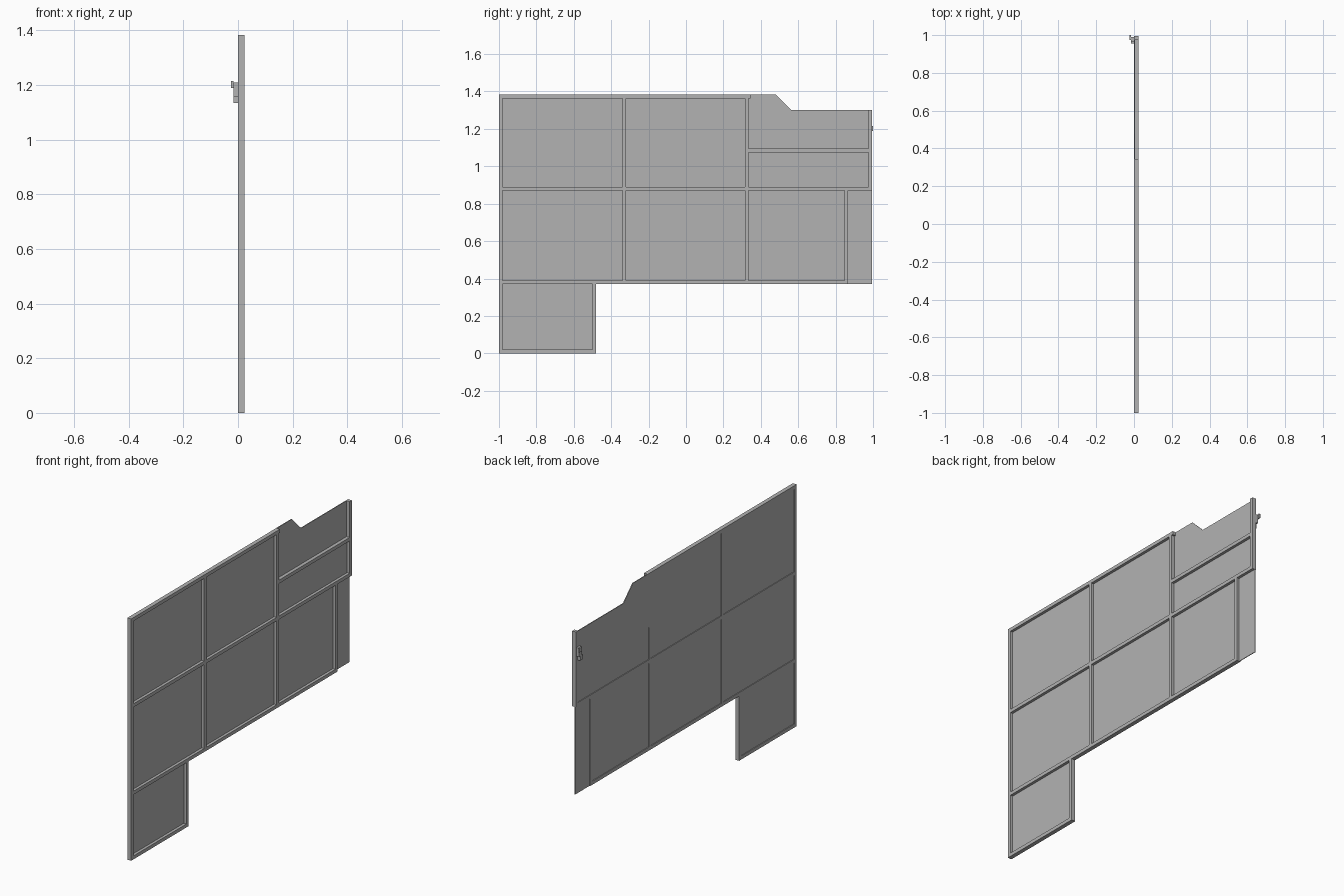
import bpy
import bmesh

scene_cube = bpy.data.objects.get("Cube")
if scene_cube:
    bpy.data.objects.remove(scene_cube, do_unlink=True)

grey = bpy.data.materials.new("plain_grey")
grey.use_nodes = True
grey.diffuse_color = (0.45, 0.45, 0.45, 1)
grey.node_tree.nodes["Principled BSDF"].inputs["Base Color"].default_value = (0.45, 0.45, 0.45, 1)

DEPTH = 0.024      # frame thickness along x
BAR = 0.02         # width of a frame bar


def prism(name, outline, x0, x1):
    """Extrude a (y, z) outline from x0 to x1."""
    bm = bmesh.new()
    face = bm.faces.new([bm.verts.new((x0, y, z)) for y, z in outline])
    out = bmesh.ops.extrude_face_region(bm, geom=[face])
    moved = [g for g in out["geom"] if isinstance(g, bmesh.types.BMVert)]
    bmesh.ops.translate(bm, verts=moved, vec=(x1 - x0, 0, 0))
    bmesh.ops.recalc_face_normals(bm, faces=bm.faces)
    mesh = bpy.data.meshes.new(name)
    bm.to_mesh(mesh)
    bm.free()
    mesh.materials.append(grey)
    obj = bpy.data.objects.new(name, mesh)
    bpy.context.scene.collection.objects.link(obj)
    return obj


def box(name, y0, y1, z0, z1, x0=0.0, x1=DEPTH):
    return prism(name, [(y0, z0), (y1, z0), (y1, z1), (y0, z1)], x0, x1)


def upright(name, y, z0, z1):
    box(name, y, y + BAR, z0, z1)


def rail(name, z, y0, y1):
    box(name, y0, y1, z, z + BAR)


# Uprights
upright("front_post", -1.0, 0, 1.383)
upright("leg_post", -0.5, 0, 0.37)
upright("end_post", 0.975, 0.87, 1.30)
upright("lower_rear_post", 0.847, 0.39, 0.87)
for i, y in enumerate((-0.34, 0.315)):
    upright(f"lower_divider_{i}", y, 0.39, 0.87)
    upright(f"upper_divider_{i}", y, 0.89, 1.363)

# Horizontal rails
rail("leg_bottom_rail", 0, -0.98, -0.5)
rail("lower_rail", 0.37, -0.98, 0.867)
rail("middle_rail", 0.87, -0.98, 0.975)
rail("top_rail", 1.363, -0.98, 0.345)
rail("rear_cross_rail", 1.075, 0.335, 0.975)

# Recessed sheets, one for each bay
bays = {
    "leg_sheet": (-0.98, -0.5, 0.02, 0.37),
    "lower_front_sheet": (-0.98, -0.34, 0.39, 0.87),
    "lower_middle_sheet": (-0.32, 0.315, 0.39, 0.87),
    "lower_rear_sheet": (0.335, 0.847, 0.39, 0.87),
    "upper_front_sheet": (-0.98, -0.34, 0.89, 1.363),
    "upper_middle_sheet": (-0.32, 0.315, 0.89, 1.363),
    "rear_band_sheet": (0.335, 0.975, 0.89, 1.075),
    "rear_strip_sheet": (0.867, 0.995, 0.37, 0.87),
}
for name, limits in bays.items():
    box(name, *limits, x0=0.004, x1=0.008)

# Stepped sheet over the rear bay, laid over the back of the cross rail
prism("stepped_sheet", [(0.335, 1.08), (0.975, 1.08), (0.975, 1.30), (0.565, 1.30),
                        (0.48, 1.383), (0.345, 1.383), (0.345, 1.363), (0.335, 1.363)],
      -0.0005, 0.004)

# Latch on the end post
box("latch_plate", 0.965, 0.99, 1.16, 1.21, -0.017, 0)
box("latch_catch", 0.955, 0.98, 1.135, 1.16, -0.017, 0)
box("latch_handle", 0.975, 1.0, 1.19, 1.215, -0.025, -0.017)
